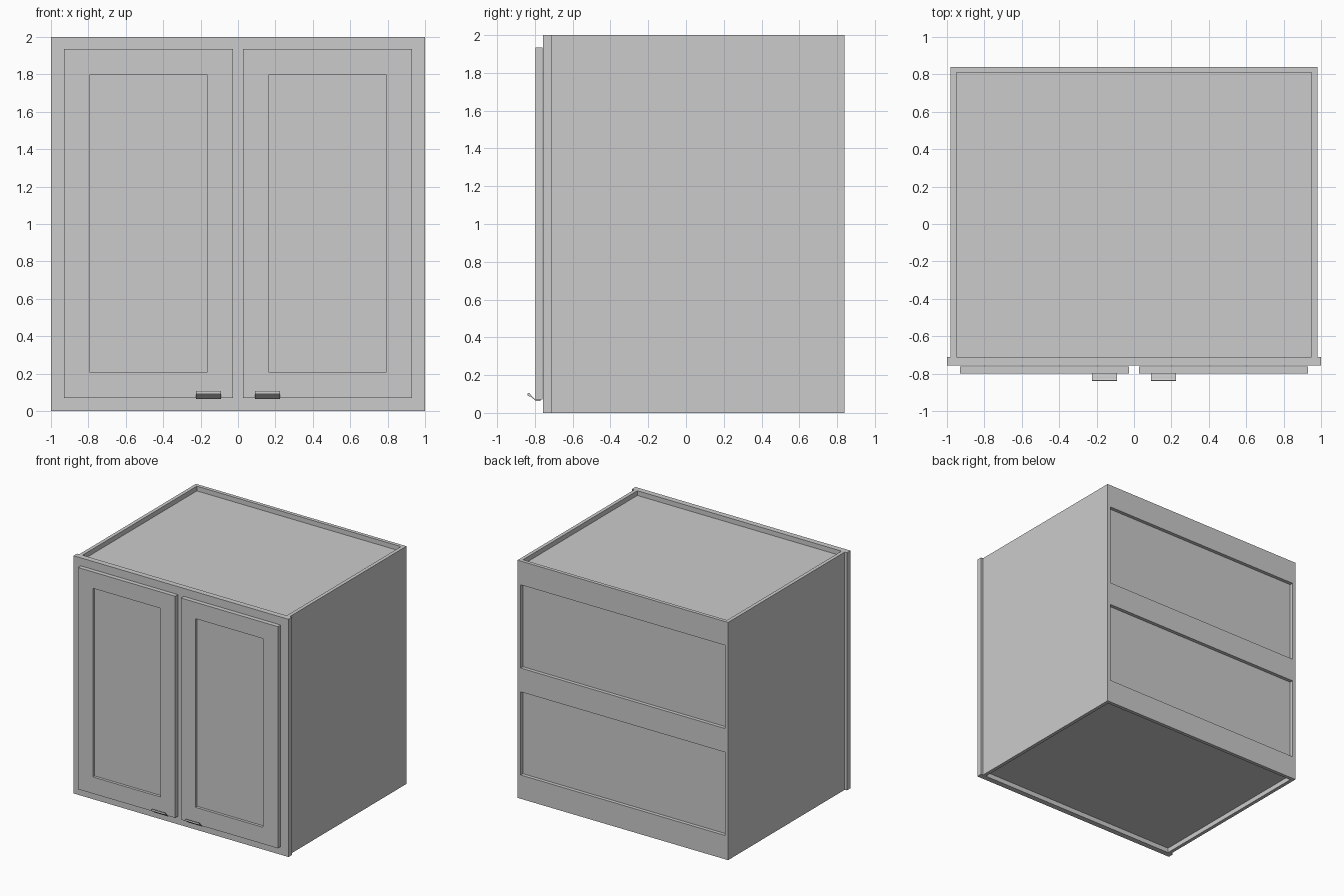
import bpy, bmesh
from mathutils import Vector

if "Cube" in bpy.data.objects:
    bpy.data.objects.remove(bpy.data.objects["Cube"])


def finish(name, bm):
    bmesh.ops.recalc_face_normals(bm, faces=bm.faces)
    mesh = bpy.data.meshes.new(name)
    bm.to_mesh(mesh)
    bm.free()
    obj = bpy.data.objects.new(name, mesh)
    bpy.context.collection.objects.link(obj)
    return obj


def box(name, x, y, z):
    bm = bmesh.new()
    bmesh.ops.create_cube(bm, size=1)
    for v in bm.verts:
        v.co = [(a + b) / 2 + c * (b - a) for (a, b), c in zip((x, y, z), v.co)]
    return finish(name, bm)


def extrude(bm, vec):
    res = bmesh.ops.extrude_face_region(bm, geom=bm.faces[:], use_keep_orig=True)
    verts = [g for g in res["geom"] if isinstance(g, bmesh.types.BMVert)]
    bmesh.ops.translate(bm, verts=verts, vec=vec)


def frame(name, xs, zs, y, holes):
    """Upright grid plate with the listed (column, row) cells left open."""
    bm = bmesh.new()
    grid = [[bm.verts.new((x, y[0], z)) for z in zs] for x in xs]
    for i in range(len(xs) - 1):
        for j in range(len(zs) - 1):
            if (i, j) not in holes:
                bm.faces.new((grid[i][j], grid[i + 1][j],
                              grid[i + 1][j + 1], grid[i][j + 1]))
    extrude(bm, Vector((0, y[1] - y[0], 0)))
    return finish(name, bm)


def profile_bar(name, points, x):
    bm = bmesh.new()
    bm.faces.new([bm.verts.new((x[0], py, pz)) for py, pz in points])
    extrude(bm, Vector((x[1] - x[0], 0, 0)))
    obj = finish(name, bm)
    bpy.context.view_layer.objects.active = obj
    obj.select_set(True)
    bpy.ops.object.shade_smooth_by_angle(angle=0.9)
    obj.select_set(False)


# Carcass: sides, recessed top and bottom, back panel and rails
for side, s in (("left", -1), ("right", 1)):
    box(side + "_side", sorted((s * 0.95, s * 0.98)), (-0.71, 0.84), (0, 2))
inner = (-0.95, 0.95)
box("top_panel", inner, (-0.71, 0.81), (1.93, 1.96))
box("bottom_panel", inner, (-0.71, 0.81), (0.04, 0.07))
box("back_panel", inner, (0.78, 0.81), (0.07, 1.93))
for name, z in (("lower", (0, 0.2)), ("middle", (0.9, 1.1)), ("upper", (1.8, 2))):
    box(name + "_back_rail", inner, (0.81, 0.84), z)

# Face frame with two door openings
frame("face_frame", (-1, -0.88, -0.06, 0.06, 0.88, 1), (0, 0.12, 1.88, 2),
      (-0.757, -0.71), {(1, 1), (3, 1)})

# Edge pull cross-section (y, z): plate under the door and a curled lip
PULL = [(-0.77, 0.064), (-0.797, 0.064), (-0.812, 0.078), (-0.822, 0.086),
        (-0.832, 0.088), (-0.838, 0.093), (-0.84, 0.1), (-0.836, 0.106),
        (-0.829, 0.106), (-0.824, 0.1), (-0.82, 0.092), (-0.81, 0.084),
        (-0.797, 0.07), (-0.77, 0.07)]

# Doors: frame, recessed panel and edge pull
for side, s in (("left", -1), ("right", 1)):
    xs = sorted(s * v for v in (0.027, 0.162, 0.793, 0.93))
    frame(side + "_door_frame", xs, (0.07, 0.21, 1.797, 1.935),
          (-0.798, -0.761), {(1, 1)})
    box(side + "_door_panel", xs[1:3], (-0.775, -0.763), (0.21, 1.797))
    profile_bar(side + "_pull", PULL, sorted((s * 0.092, s * 0.224)))
